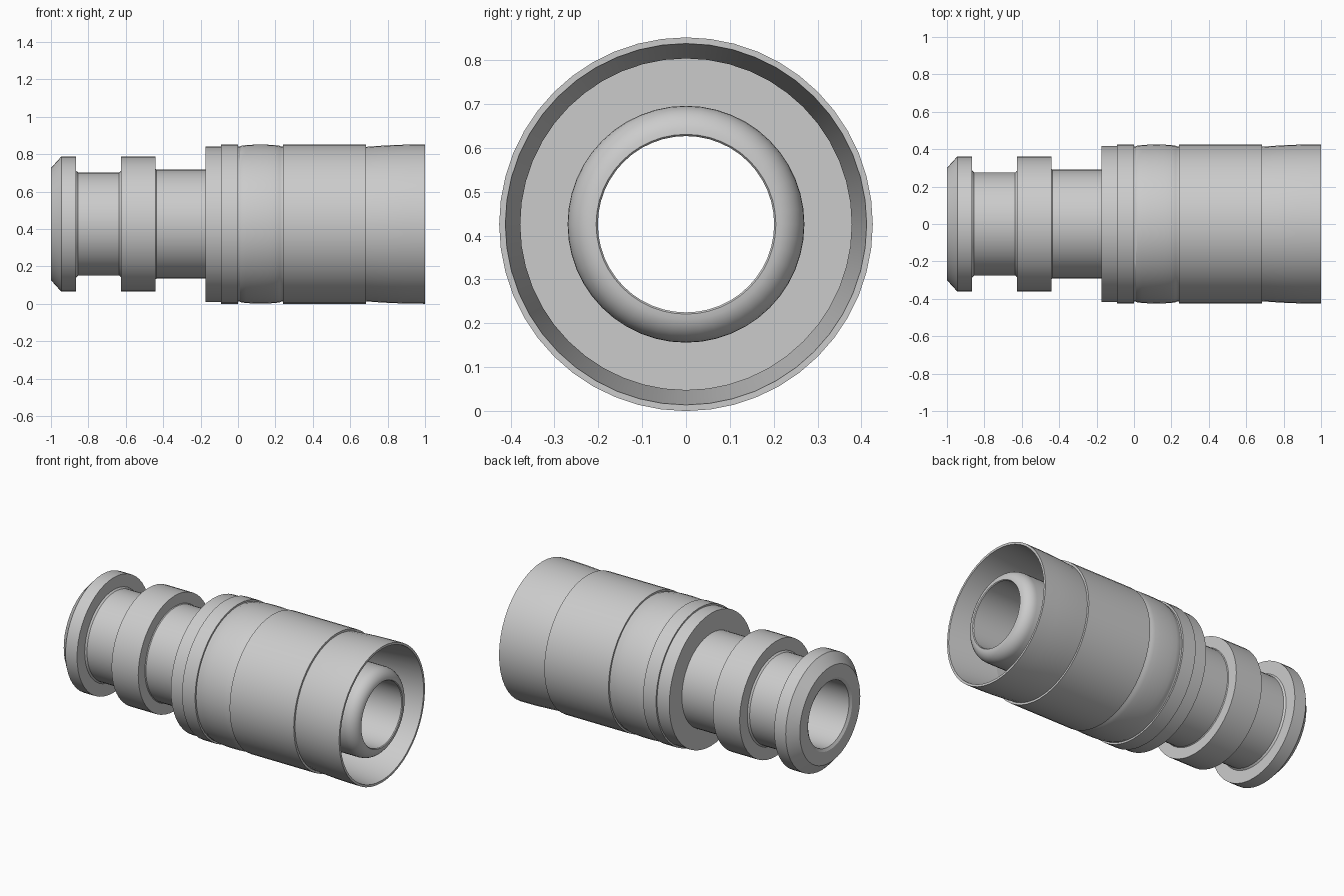
import bpy, bmesh
from math import sin, cos, pi

AXIS_Z = 0.426   # height of the horizontal centre line
SIDES = 48

old = bpy.data.objects.get("Cube")
if old:
    bpy.data.objects.remove(old, do_unlink=True)

metal = bpy.data.materials.new("light grey metal")
metal.use_nodes = True
grey = (0.6, 0.6, 0.6, 1)
metal.diffuse_color = grey
metal.node_tree.nodes["Principled BSDF"].inputs["Base Color"].default_value = grey


def arc(cx, cr, rx, rr, start, end, steps=8):
    """Profile points along an elliptical arc, angles in units of pi."""
    angles = [pi * (start + (end - start) * i / steps) for i in range(steps + 1)]
    return [(cx + rx * cos(a), cr + rr * sin(a)) for a in angles]


def turned(name, profile):
    """Spin a closed (x, radius) profile about the centre line."""
    bm = bmesh.new()
    rings = []
    for i in range(SIDES):
        a = 2 * pi * i / SIDES
        rings.append([bm.verts.new((x, r * sin(a), AXIS_Z - r * cos(a)))
                      for x, r in profile])
    n = len(profile)
    for i, ring in enumerate(rings):
        after = rings[(i + 1) % SIDES]
        for j in range(n):
            k = (j + 1) % n
            bm.faces.new((ring[j], ring[k], after[k], after[j]))
    bmesh.ops.recalc_face_normals(bm, faces=bm.faces)
    mesh = bpy.data.meshes.new(name)
    bm.to_mesh(mesh)
    bm.free()
    mesh.materials.append(metal)
    obj = bpy.data.objects.new(name, mesh)
    bpy.context.collection.objects.link(obj)
    bpy.ops.object.select_all(action='DESELECT')
    obj.select_set(True)
    bpy.context.view_layer.objects.active = obj
    bpy.ops.object.shade_smooth_by_angle()
    return obj


# Hollow core: chamfered end flange, two grooves, long tube with rounded nose
turned("flanged_core",
       [(-0.99, 0.203), (-1, 0.22), (-1, 0.30), (-0.945, 0.361), (-0.865, 0.361),
        (-0.865, 0.285), (-0.855, 0.276), (-0.635, 0.276), (-0.625, 0.285),
        (-0.625, 0.361), (-0.44, 0.361), (-0.44, 0.295), (-0.435, 0.291),
        (-0.17, 0.291), (-0.17, 0.27)]
       + arc(0.93, 0.205, 0.07, 0.065, 0.5, 0) + [(0.995, 0.201)])

# Stepped collar behind the sleeve
turned("stepped_collar",
       [(-0.175, 0.27), (-0.175, 0.416), (-0.09, 0.416), (-0.09, 0.426),
        (0, 0.426), (0, 0.27)])

# Gently bulging grip band between two narrow grooves
turned("grip_band",
       [(0, 0.27), (0, 0.415), (0.01, 0.415)]
       + arc(0.12, 0.415, 0.11, 0.01, 1, 0) + [(0.24, 0.415), (0.24, 0.27)])

# Straight sleeve
turned("straight_sleeve",
       [(0.24, 0.27), (0.24, 0.426), (0.685, 0.426), (0.685, 0.378),
        (0.6, 0.378), (0.6, 0.27)])

# Thin skirt, flared outside and tapered inside, open at the end
turned("open_skirt",
       [(0.685, 0.378), (0.685, 0.413), (0.75, 0.418), (0.82, 0.422),
        (0.9, 0.425), (1, 0.426), (1, 0.412)])
